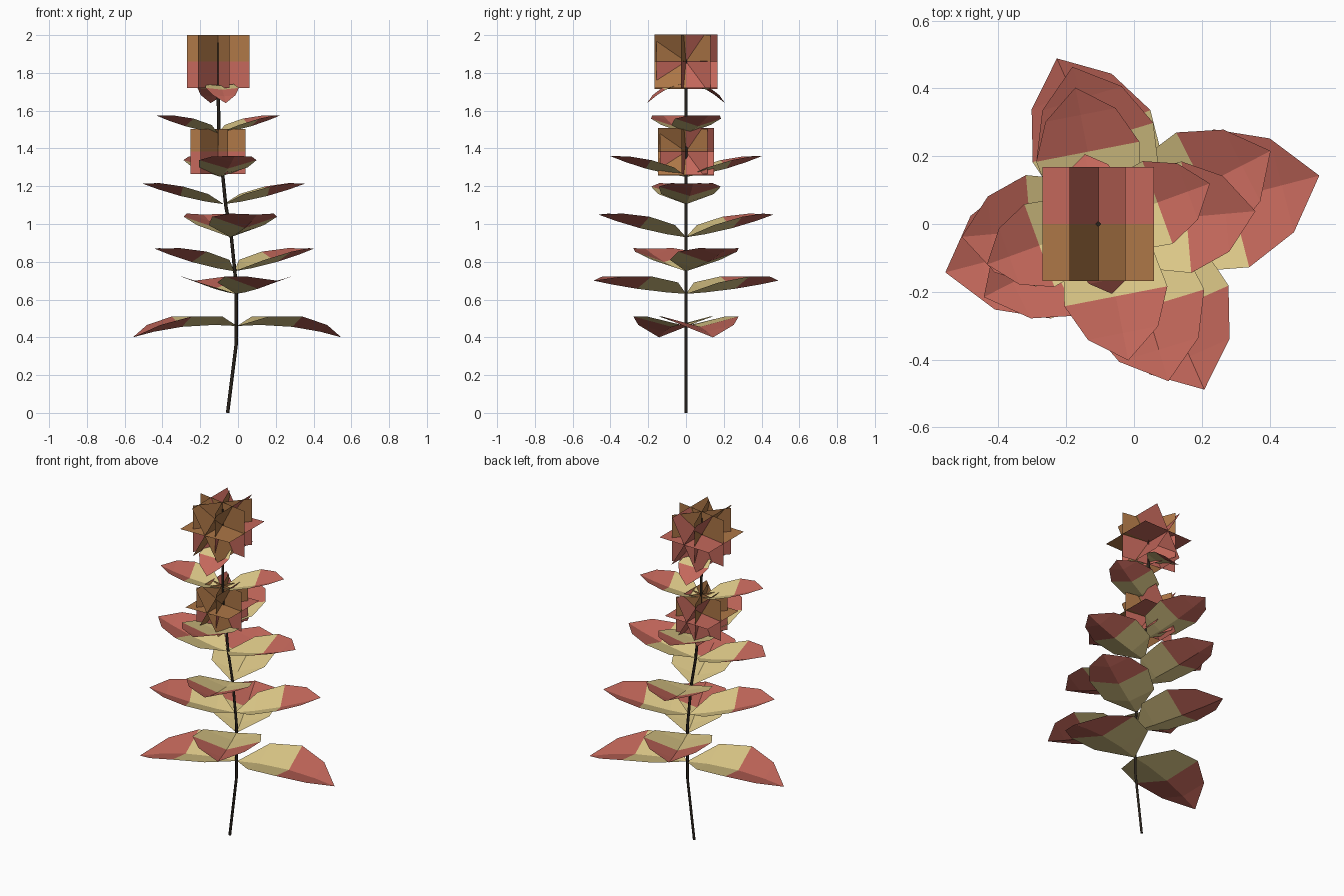
import bpy
from math import radians, cos, sin
from mathutils import Vector, Matrix

if "Cube" in bpy.data.objects:
    bpy.data.objects.remove(bpy.data.objects["Cube"])


def material(name, rgb):
    m = bpy.data.materials.new(name)
    m.diffuse_color = [(c / 255) ** 2.2 for c in rgb] + [1]
    m.use_nodes = True
    m.node_tree.nodes["Principled BSDF"].inputs["Base Color"].default_value = m.diffuse_color
    return m


YELLOW = material("leaf_yellow", (222, 201, 136))
RED = material("leaf_red", (194, 103, 91))
ORANGE = material("petal_orange", (172, 118, 72))
DARK = material("stem_dark", (44, 38, 32))


def mesh_object(name, verts, faces, mats, indices):
    me = bpy.data.meshes.new(name)
    me.from_pydata(verts, [], faces)
    for m in mats:
        me.materials.append(m)
    for p, i in zip(me.polygons, indices):
        p.material_index = i
    ob = bpy.data.objects.new(name, me)
    bpy.context.collection.objects.link(ob)
    return ob


# Stem: thin four-sided tube following a slightly crooked path
curve = bpy.data.curves.new("stem", 'CURVE')
curve.dimensions = '3D'
curve.bevel_depth = 0.009
curve.bevel_resolution = 0
curve.use_fill_caps = True
path = [(-.055, 0), (-.01, .36), (-.01, .68), (-.035, .93),
        (-.065, 1.1), (-.1, 1.45), (-.105, 1.7), (-.105, 1.96)]
spline = curve.splines.new('POLY')
spline.points.add(len(path) - 1)
for p, (x, z) in zip(spline.points, path):
    p.co = (x, 0, z, 1)
curve.materials.append(DARK)
bpy.context.collection.objects.link(bpy.data.objects.new("stem", curve))


# Leaf: folded sheet with a lower midrib, yellow inside and red at the tip
def leaf(name, base, angle, length, width, rise, bend, fold):
    rows = [(.22, .85, .8), (.53, 1, 1), (.80, .68, .65)]
    verts = [(0, 0, 0)]
    for t, w, f in rows:
        z = rise * t + bend * t * t
        for side in (-1, 0, 1):
            verts.append((t * length, side * w * width, z + abs(side) * f * fold))
    verts.append((length, 0, rise + bend))
    faces = [(0, 1, 2), (0, 2, 3)]
    for a in (1, 4):
        faces += [(a, a + 3, a + 4, a + 1), (a + 1, a + 4, a + 5, a + 2)]
    faces += [(7, 10, 8), (8, 10, 9)]
    ob = mesh_object(name, verts, faces, [YELLOW, RED], [0, 0, 0, 0, 1, 1, 1, 1])
    ob.data.transform(Matrix.Translation(base) @ Matrix.Rotation(radians(angle), 4, 'Z'))


# Opposite leaf pairs up the stem: x, z, angle, length, half width, rise, bend, fold
pairs = [
    (-.005, .46, 14.5, .57, .21, .05, -.11, .055),
    (-.01, .63, -66, .535, .19, .03, .04, .065),
    (-.02, .75, 27, .475, .175, .06, .06, .055),
    (-.04, .93, -73, .485, .18, .06, .06, .06),
    (-.075, 1.105, 5, .435, .165, .05, .06, .05),
    (-.095, 1.25, -79, .41, .155, .05, .06, .045),
    (-.105, 1.48, 20, .35, .13, .045, .05, .04),
    (-.105, 1.735, -79, .21, .09, .01, -.105, .01),
]
for i, (x, z, angle, *shape) in enumerate(pairs):
    for j in (0, 1):
        leaf(f"leaf_{i + 1}_{'ab'[j]}", (x, 0, z), angle + 180 * j, *shape)


# Flower head: fans of crossed squares about the z and y axes, each half orange, half red
def flower(name, center, r, h):
    c = Vector(center)
    verts, faces, indices = [], [], []
    fans = []
    for k in range(3):
        a = radians(-9 + 60 * k)
        fans.append((Vector((cos(a), sin(a), 0)) * r, Vector((0, 0, h))))
        b = radians(60 * k + 1)
        fans.append((Vector((cos(b), 0, sin(b))) * r * .98, Vector((0, -r, 0))))
    for across, up in fans:
        n = len(verts)
        for s in (1, 0, -1):
            verts += [c - across + up * s, c + across + up * s]
        faces += [(n, n + 1, n + 3, n + 2), (n + 2, n + 3, n + 5, n + 4)]
        indices += [0, 1]
    mesh_object(name, verts, faces, [ORANGE, RED], indices)


flower("top_flower", (-.105, 0, 1.86), .168, .14)
flower("lower_flower", (-.105, 0, 1.383), .147, .119)
